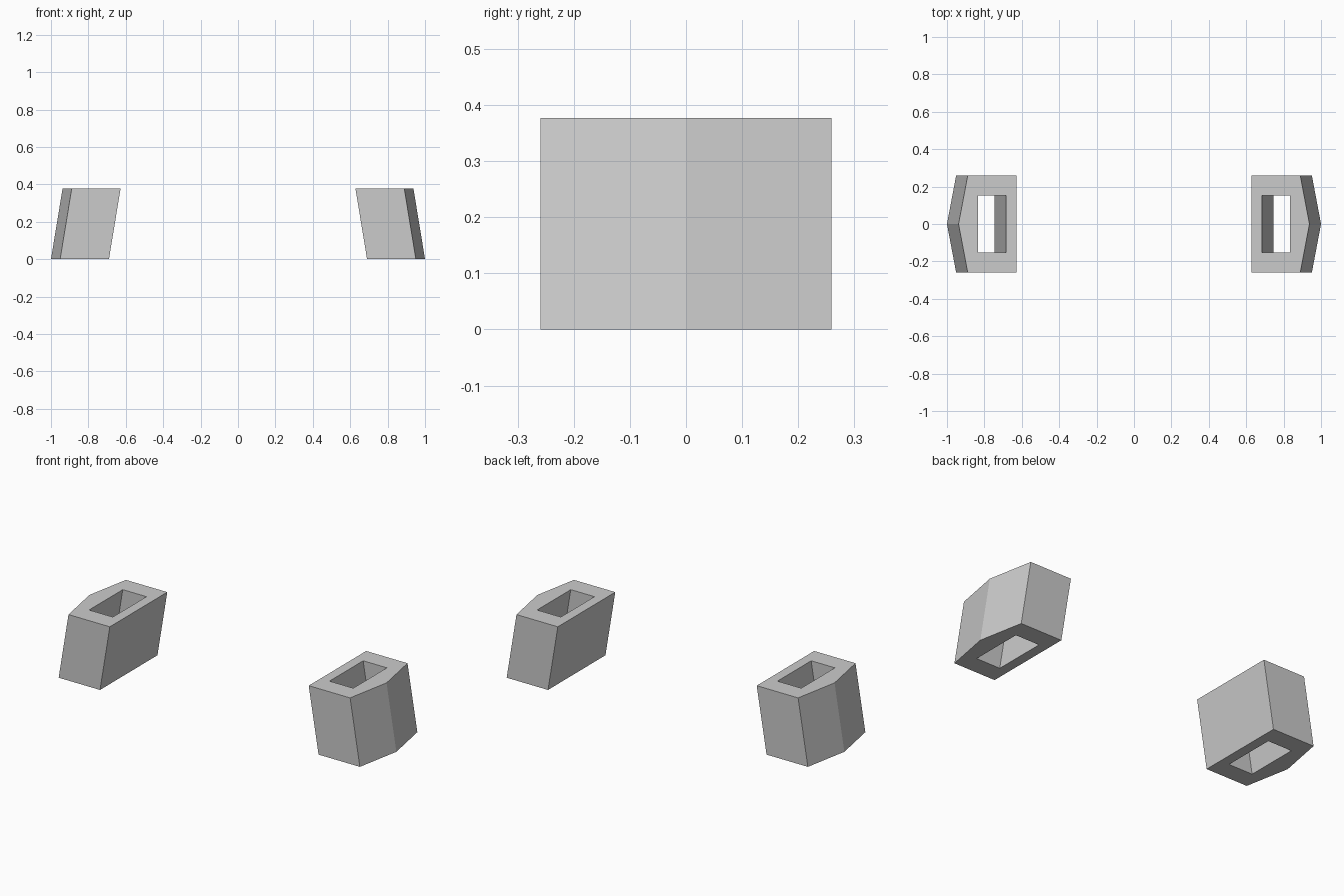
import bpy, bmesh

if "Cube" in bpy.data.objects:
    bpy.data.objects.remove(bpy.data.objects["Cube"])

HEIGHT = 0.377
LEAN = -0.062   # inward shift of the top

# Bottom profile of the right-hand block, and the slot through it
outline = [(0.69, -0.259), (0.951, -0.259), (1.0, 0), (0.951, 0.259), (0.69, 0.259)]
slot = [(0.746, -0.152), (0.896, -0.152), (0.896, 0.152), (0.746, 0.152)]
# Cap faces: indices into outline (0-4) followed by slot (5-8)
caps = [(0, 1, 6, 5), (1, 2, 3, 7, 6), (3, 4, 8, 7), (4, 0, 5, 8)]

bm = bmesh.new()
bottom = [bm.verts.new((x, y, 0)) for x, y in outline + slot]
top = [bm.verts.new((x + LEAN, y, HEIGHT)) for x, y in outline + slot]

# Top and bottom caps around the slot
for cap in caps:
    bm.faces.new([top[i] for i in cap])
    bm.faces.new([bottom[i] for i in reversed(cap)])

# Leaning outer walls and slot walls
for start, count in ((0, 5), (5, 4)):
    for i in range(count):
        a, b = start + i, start + (i + 1) % count
        bm.faces.new((bottom[a], bottom[b], top[b], top[a]))
bmesh.ops.recalc_face_normals(bm, faces=bm.faces)

mesh = bpy.data.meshes.new("slotted_side_blocks")
bm.to_mesh(mesh)
bm.free()
blocks = bpy.data.objects.new("slotted_side_blocks", mesh)
bpy.context.collection.objects.link(blocks)

# Matching block on the left
mirror = blocks.modifiers.new("mirror_left", "MIRROR")
mirror.use_axis = (True, False, False)
